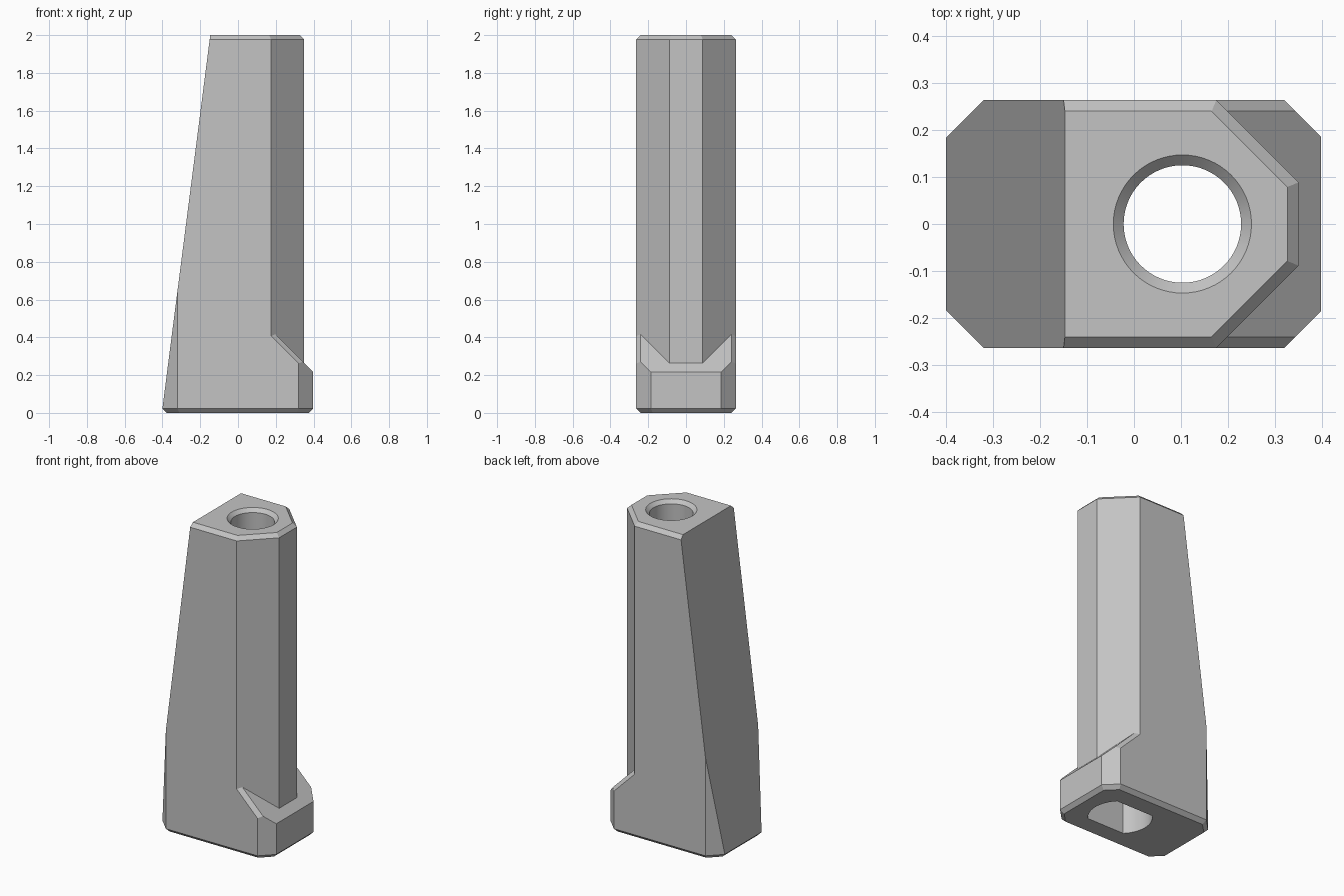
import bpy
import bmesh
from math import sqrt
from mathutils import Vector, Matrix

cube = bpy.data.objects.get("Cube")
if cube:
    bpy.data.objects.remove(cube, do_unlink=True)

HALF_X, HALF_Y, HEIGHT = 0.398, 0.2635, 2.0
BEVEL = 0.0235
HOLE_X, HOLE_R = 0.103, 0.125

grey = bpy.data.materials.new("plain grey")
grey.use_nodes = True
colour = (0.55, 0.55, 0.55, 1)
grey.diffuse_color = colour
grey.node_tree.nodes["Principled BSDF"].inputs["Base Color"].default_value = colour


def to_object(bm, name):
    bmesh.ops.recalc_face_normals(bm, faces=bm.faces)
    mesh = bpy.data.meshes.new(name)
    bm.to_mesh(mesh)
    bm.free()
    mesh.materials.append(grey)
    obj = bpy.data.objects.new(name, mesh)
    bpy.context.collection.objects.link(obj)
    return obj


def trim(bm, normal, limit):
    """Keep the side where normal . point <= limit, and cap the cut."""
    n = Vector(normal)
    bmesh.ops.bisect_plane(bm, geom=bm.verts[:] + bm.edges[:] + bm.faces[:],
                           plane_co=n * limit / n.length_squared, plane_no=n,
                           clear_outer=True, dist=1e-6)
    bmesh.ops.holes_fill(bm, edges=[e for e in bm.edges if e.is_boundary])
    bmesh.ops.remove_doubles(bm, verts=bm.verts, dist=1e-5)


def block(name, planes):
    """Convex solid: a big box trimmed by planes."""
    bm = bmesh.new()
    bmesh.ops.create_cube(bm, size=2)
    bmesh.ops.translate(bm, verts=bm.verts, vec=(0, 0, 1))
    for normal, limit in planes:
        trim(bm, normal, limit)
    return to_object(bm, name)


def cone(name, r1, r2, z1, z2):
    bm = bmesh.new()
    bmesh.ops.create_cone(bm, cap_ends=True, segments=64, radius1=r1, radius2=r2,
                          depth=z2 - z1,
                          matrix=Matrix.Translation((HOLE_X, 0, (z1 + z2) / 2)))
    return bm


def combine(target, other, operation):
    mod = target.modifiers.new(operation.lower(), "BOOLEAN")
    mod.operation, mod.solver, mod.object = operation, "EXACT", other
    bpy.context.view_layer.objects.active = target
    bpy.ops.object.modifier_apply(modifier=mod.name)
    bpy.data.objects.remove(other, do_unlink=True)


# Planes shared by both solids: sides, cut corners, leaning back, bevelled base
sides = [((1, 0, 0), HALF_X), ((0, 1, 0), HALF_Y), ((0, -1, 0), HALF_Y)]
sides += [((sx, sy, 0), 0.584) for sx in (-1, 1) for sy in (-1, 1)]
lean = Vector((-1.975, 0, 0.253))
common = sides + [(lean, lean.dot((-0.4, 0, 0.025)))]
for n, limit in sides + [((-1, 0, 0), 0.4)]:
    length = Vector(n).length
    common.append(((n[0] / length, n[1] / length, -1), limit / length - BEVEL))

# Tower with a pointed prow and a bevelled top
prow = [((1, 0, 0), 0.35), ((1, 1, 0), 0.4385), ((1, -1, 0), 0.4385)]
top = []
for n, limit in prow + sides[1:3]:
    length = Vector(n).length
    top.append(((n[0] / length, n[1] / length, 1), limit / length - BEVEL + HEIGHT))
body = block("tower_body", common + prow + top)

# Foot with a sloping ledge and bevelled ledge sides
ledge = [((1, 0, 1), 0.615)]
ledge += [((1, s * sqrt(2), 1), 0.615 + sqrt(2) * 0.24) for s in (-1, 1)]
combine(body, block("foot", common + ledge), "UNION")

# Through hole, countersink at the top, flat-sided pocket underneath
combine(body, to_object(cone("bore", HOLE_R, HOLE_R, -0.1, 2.1), "bore"), "DIFFERENCE")
sink = cone("countersink", HOLE_R - 0.03, HOLE_R + 0.122, HEIGHT - 0.052, HEIGHT + 0.1)
combine(body, to_object(sink, "countersink"), "DIFFERENCE")
pocket = cone("pocket", 0.185, 0.185, -0.1, 0.25)
for s in (-1, 1):
    trim(pocket, (0, s, 0), 0.13)
combine(body, to_object(pocket, "pocket"), "DIFFERENCE")

# Merge flat faces and smooth only the round hole
bm = bmesh.new()
bm.from_mesh(body.data)
bmesh.ops.remove_doubles(bm, verts=bm.verts, dist=1e-5)
bm.to_mesh(body.data)
bm.free()
bpy.ops.object.select_all(action="DESELECT")
body.select_set(True)
bpy.context.view_layer.objects.active = body
bpy.ops.object.shade_smooth_by_angle(angle=0.5)
